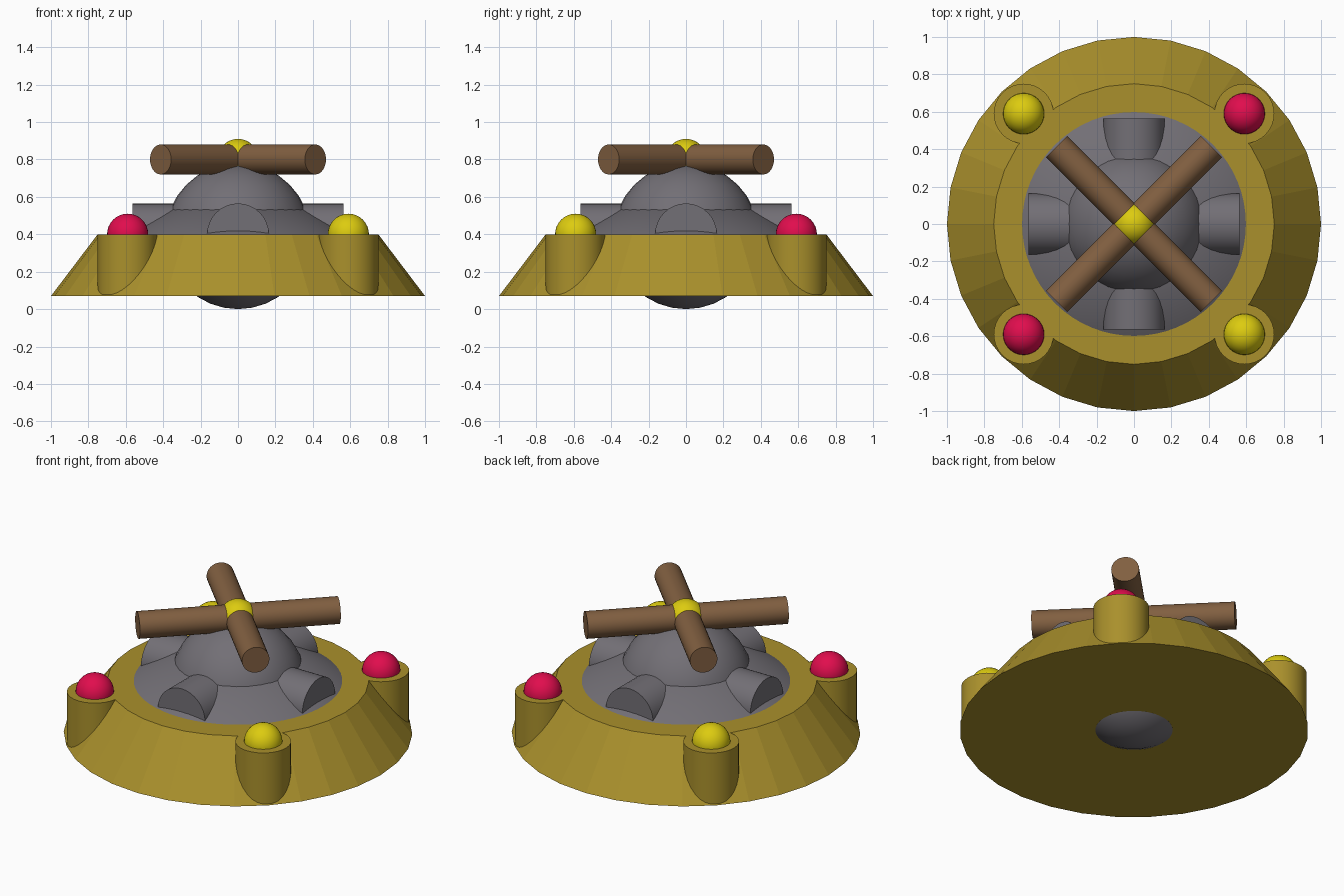
import bpy
from math import pi, radians

if "Cube" in bpy.data.objects:
    bpy.data.objects.remove(bpy.data.objects["Cube"])


def material(name, rgb):
    m = bpy.data.materials.new(name)
    m.diffuse_color = (*rgb, 1)
    m.use_nodes = True
    m.node_tree.nodes["Principled BSDF"].inputs["Base Color"].default_value = m.diffuse_color
    return m


GOLD = material("gold", (0.40, 0.28, 0.025))
YELLOW = material("yellow", (0.72, 0.60, 0.005))
RED = material("red", (0.75, 0.004, 0.075))
WOOD = material("wood", (0.22, 0.115, 0.052))
METAL = material("metal", (0.17, 0.16, 0.18))


def finish(name, mat, smooth=True):
    ob = bpy.context.object
    ob.name = name
    ob.data.materials.append(mat)
    if smooth:
        bpy.ops.object.shade_smooth_by_angle(angle=radians(35))
    return ob


def cone(name, r1, r2, z1, z2, mat, sides=32, smooth=True):
    bpy.ops.mesh.primitive_cone_add(vertices=sides, radius1=r1, radius2=r2, depth=z2 - z1,
                                    location=(0, 0, (z1 + z2) / 2))
    return finish(name, mat, smooth)


def cylinder(name, r, depth, loc, mat, rot=(0, 0, 0)):
    bpy.ops.mesh.primitive_cylinder_add(vertices=32, radius=r, depth=depth,
                                        location=loc, rotation=rot)
    return finish(name, mat)


def ball(name, r, loc, mat):
    bpy.ops.mesh.primitive_uv_sphere_add(segments=32, ring_count=16, radius=r, location=loc)
    return finish(name, mat)


# Faceted sloping base, with the central body rising out of it
cone("base", 1.0, 0.75, 0.07, 0.4, GOLD, smooth=False)
cone("shoulder", 0.6, 0.33, 0.399, 0.549, METAL, sides=64)
ball("dome", 0.39, (0, 0, 0.39), METAL)

# Four corner posts, each with a coloured lamp
for x in (-1, 1):
    for y in (-1, 1):
        cylinder("post", 0.16, 0.325, (0.59 * x, 0.59 * y, 0.2375), GOLD)
        ball("lamp", 0.11, (0.59 * x, 0.59 * y, 0.4), RED if x == y else YELLOW)

# Two crossed horizontal barrels form the four rounded ports
for name, rz in (("ports_side", 0), ("ports_front", pi / 2)):
    cylinder(name, 0.165, 1.13, (0, 0, 0.4), METAL, (0, pi / 2, rz))

# Crossed handle bars with a central knob
for name, rz in (("handle_a", pi / 4), ("handle_b", -pi / 4)):
    cylinder(name, 0.08, 1.17, (0, 0, 0.8), WOOD, (0, pi / 2, rz))
ball("handle_knob", 0.11, (0, 0, 0.8), YELLOW)
